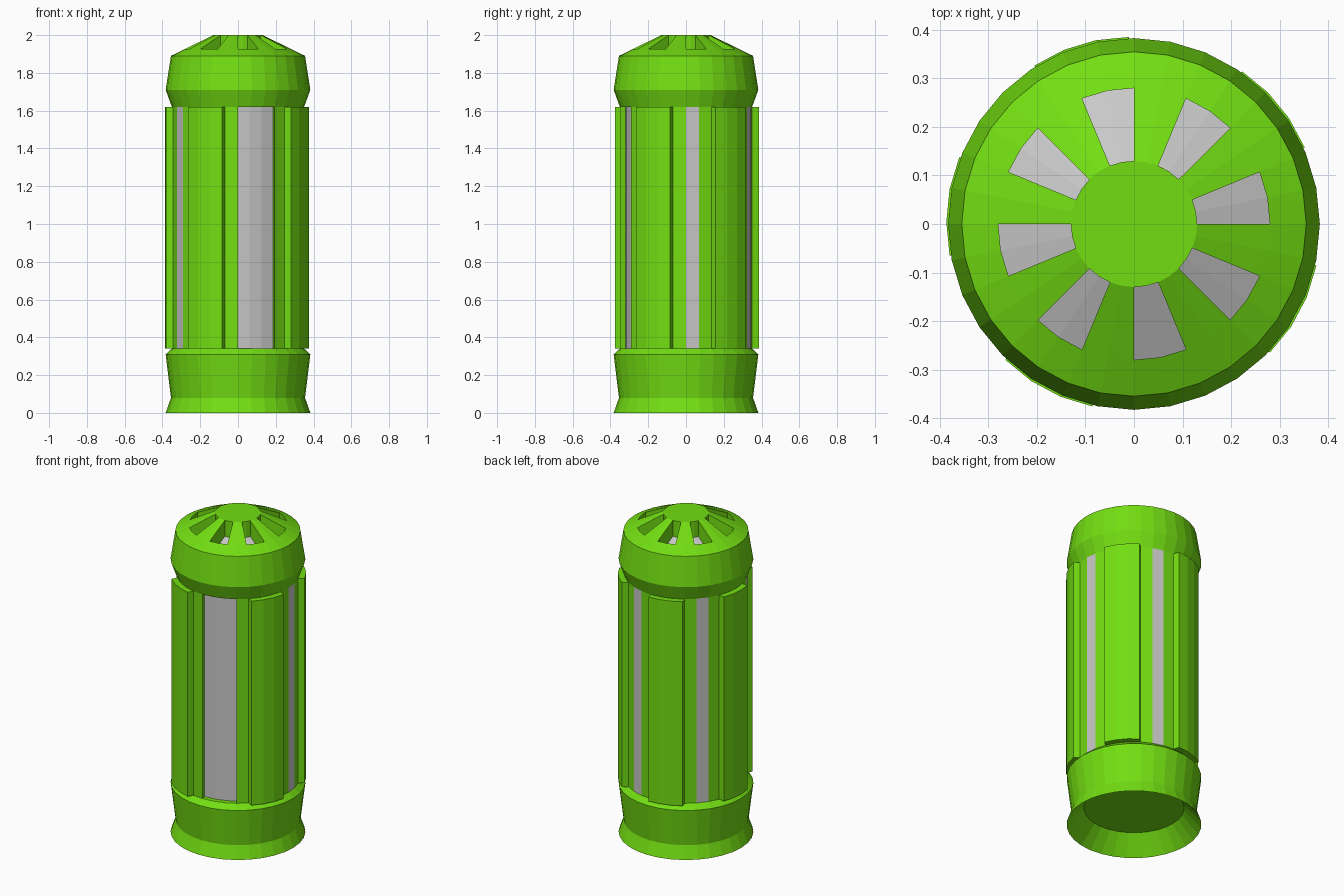
import bpy, bmesh, math
from mathutils import Vector

default = bpy.data.objects.get("Cube")
if default:
    bpy.data.objects.remove(default, do_unlink=True)


def material(name, colour):
    mat = bpy.data.materials.new(name)
    mat.use_nodes = True
    mat.diffuse_color = (*colour, 1)
    mat.node_tree.nodes["Principled BSDF"].inputs["Base Color"].default_value = (*colour, 1)
    return mat


green = material("lime_green", (0.17, 0.73, 0.006))
grey = material("light_grey", (0.58, 0.58, 0.58))

SIDES = 32
# Outline from the hollow foot up to the domed cap: (radius, height)
PROFILE = [(0.285, 0.11), (0.383, 0), (0.355, 0.08), (0.383, 0.31), (0.35, 0.34),
           (0.35, 1.62), (0.383, 1.71), (0.355, 1.89), (0.28, 1.927), (0.13, 2.0)]
BODY_ROW, VENT_ROW = 4, 8


def direction(step):
    angle = math.tau * step / SIDES
    return Vector((math.cos(angle), math.sin(angle), 0))


# Lathed casing
bm = bmesh.new()
rings = [[bm.verts.new(direction(i) * r + Vector((0, 0, z))) for i in range(SIDES)]
         for r, z in PROFILE]
rows = []
for low, high in zip(rings, rings[1:]):
    rows.append([bm.faces.new((low[i], low[(i + 1) % SIDES], high[(i + 1) % SIDES], high[i]))
                 for i in range(SIDES)])
bm.faces.new(list(reversed(rings[0])))
bm.faces.new(rings[-1])


def run(row, start, count):
    return [rows[row][(start + k) % SIDES] for k in range(count)]


def push(faces, offset, colour_index=0):
    """Extrude a patch of faces straight along the offset."""
    result = bmesh.ops.extrude_face_region(bm, geom=faces)["geom"]
    old = [f for f in faces if f.is_valid]
    if old:
        bmesh.ops.delete(bm, geom=old, context='FACES_ONLY')
    verts = [g for g in result if isinstance(g, bmesh.types.BMVert)]
    bmesh.ops.translate(bm, verts=verts, vec=offset)
    for g in result:
        if isinstance(g, bmesh.types.BMFace):
            g.material_index = colour_index


# Narrow grey stripes flush with the body
for start in (0, 6, 12, 18):
    run(BODY_ROW, start, 1)[0].material_index = 1

# Raised grip panels
for start in (2, 8, 14, 20, 28):
    push(run(BODY_ROW, start, 3), direction(start + 1.5) * 0.037)

# Wide recessed grey window
push(run(BODY_ROW, 24, 3), direction(25.5) * -0.03, 1)

# Cap vents with grey floors
for start in range(0, SIDES, 4):
    push(run(VENT_ROW, start, 2), Vector((0, 0, -0.1)), 1)

bmesh.ops.recalc_face_normals(bm, faces=bm.faces[:])
mesh = bpy.data.meshes.new("canister_casing")
bm.to_mesh(mesh)
bm.free()
mesh.materials.append(green)
mesh.materials.append(grey)
casing = bpy.data.objects.new("canister_casing", mesh)
bpy.context.collection.objects.link(casing)
